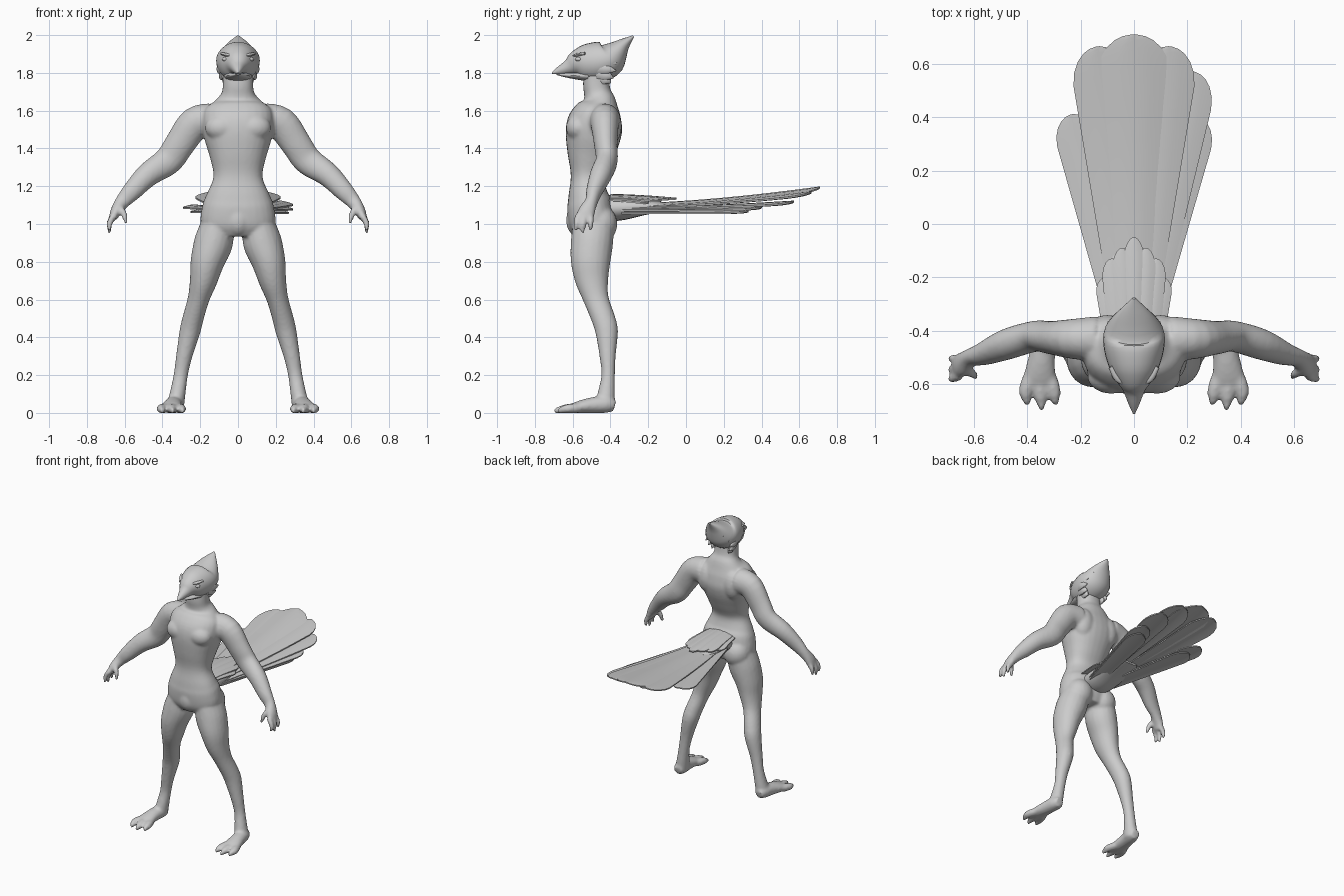
import bpy, bmesh
from math import cos, sin, pi, radians, sqrt
from mathutils import Vector, Matrix

Y, Z = Vector((0, 1, 0)), Vector((0, 0, 1))


def finish(bm, name, angle=45):
    me = bpy.data.meshes.new(name)
    bmesh.ops.recalc_face_normals(bm, faces=bm.faces)
    bm.to_mesh(me)
    bm.free()
    me.shade_smooth()
    me.set_sharp_from_angle(angle=radians(angle))
    ob = bpy.data.objects.new(name, me)
    bpy.context.collection.objects.link(ob)
    return ob


def catmull(rows, steps):
    p = [rows[0]] + list(rows) + [rows[-1]]
    out = []
    for i in range(1, len(p) - 2):
        for k in range(steps):
            t = k / steps
            out.append([0.5 * (2 * b + (c - a) * t + (2 * a - 5 * b + 4 * c - d) * t * t
                               + (3 * b - a - 3 * c + d) * t ** 3)
                        for a, b, c, d in zip(p[i - 1], p[i], p[i + 1], p[i + 2])])
    return out + [list(rows[-1])]


def loft(bm, rows, v, s=1, seg=20, steps=4, power=1.0):
    """Tube through rows (x, y, z, radius across, radius along v); s=-1 mirrors in x."""
    rows = catmull(rows, steps)
    cs = [Vector(r[:3]) for r in rows]
    rings = []
    for i, r in enumerate(rows):
        tan = (cs[min(i + 1, len(cs) - 1)] - cs[max(i - 1, 0)]).normalized()
        u = v.cross(tan).normalized()
        w = tan.cross(u)
        ring = []
        for k in range(seg):
            a = 2 * pi * k / seg
            ca, sa = cos(a), sin(a)
            ca, sa = [abs(q) ** power * (1 if q > 0 else -1) for q in (ca, sa)]
            co = cs[i] + u * ca * max(r[3], .002) + w * sa * max(r[4], .002)
            ring.append(bm.verts.new((co.x * s, co.y, co.z)))
        rings.append(ring)
    for a, b in zip(rings, rings[1:]):
        for k in range(seg):
            bm.faces.new((a[k], a[(k + 1) % seg], b[(k + 1) % seg], b[k]))
    bm.faces.new(rings[0])
    bm.faces.new(rings[-1])


def ball(bm, c, r):
    m = Matrix.Translation(c) @ Matrix.Diagonal((*r, 1))
    bmesh.ops.create_uvsphere(bm, u_segments=20, v_segments=12, radius=1, matrix=m)


def feather(bm, base, tip, w0, w1, shoulder=.86, arch=.16):
    """Arched blade from base to tip, widening to w1 at the shoulder, then rounded."""
    base, tip = Vector(base), Vector(tip)
    side = (tip - base).cross(Z).normalized()
    ts = [shoulder * i / 7 for i in range(8)]
    ts += [shoulder + (1 - shoulder) * q for q in (.35, .65, .85, .95, 1)]
    grid = []
    for t in ts:
        if t <= shoulder:
            w = w0 + (w1 - w0) * t / shoulder
        else:
            w = max(w1 * sqrt(max(0, 1 - ((t - shoulder) / (1 - shoulder)) ** 2)), .006)
        c = base.lerp(tip, t)
        c.z = base.z + (tip.z - base.z) * t ** 1.6
        grid.append([[bm.verts.new(c + side * w * u + Z * (h - arch * w * u * u))
                      for u in (-1, -.5, 0, .5, 1)] for h in (.004, -.004)])
    for a, b in zip(grid, grid[1:]):
        for j in (0, 1):
            for k in range(4):
                bm.faces.new((a[j][k], a[j][k + 1], b[j][k + 1], b[j][k]))
        for k in (0, 4):
            bm.faces.new((a[0][k], a[1][k], b[1][k], b[0][k]))
    for g in (grid[0], grid[-1]):
        for k in range(4):
            bm.faces.new((g[0][k], g[0][k + 1], g[1][k + 1], g[1][k]))


# Body: torso and neck from (z, front y, back y, half width)
bm = bmesh.new()
torso = [(.94, -.59, -.40, .12), (1.0, -.62, -.38, .195), (1.1, -.63, -.39, .188),
         (1.16, -.622, -.415, .165), (1.25, -.61, -.43, .13), (1.35, -.627, -.39, .148),
         (1.45, -.638, -.35, .178), (1.53, -.63, -.335, .19), (1.6, -.59, -.345, .18),
         (1.65, -.55, -.37, .125), (1.69, -.54, -.395, .088), (1.74, -.545, -.405, .08),
         (1.82, -.54, -.41, .08)]
loft(bm, [(0, (f + b) / 2, z, w, (b - f) / 2) for z, f, b, w in torso], Y, seg=28, power=.88)
ball(bm, (0, -.575, 1.02), (.07, .06, .085))

leg = [(.11, -.49, .99, .09, .11), (.13, -.498, .9, .103, .112), (.162, -.505, .8, .09, .105),
       (.183, -.498, .7, .073, .088), (.21, -.475, .6, .057, .067), (.238, -.438, .5, .056, .063),
       (.255, -.42, .43, .055, .06), (.285, -.415, .3, .043, .043), (.303, -.412, .2, .038, .036),
       (.32, -.422, .1, .042, .046), (.333, -.43, .03, .047, .053)]
foot = [(.333, -.378, .035, .03, .03), (.335, -.42, .045, .046, .045), (.345, -.5, .04, .05, .042),
        (.353, -.57, .03, .06, .032), (.355, -.61, .022, .06, .022)]
toes = [((.315, -.57), (.3, -.63), (.293, -.68)), ((.355, -.58), (.35, -.64), (.345, -.70)),
        ((.39, -.57), (.405, -.63), (.397, -.68))]
arm = [(.14, -.43, 1.55, .09, .085), (.23, -.43, 1.53, .088, .075), (.31, -.425, 1.42, .08, .062),
       (.37, -.42, 1.335, .076, .058), (.475, -.45, 1.262, .064, .058),
       (.56, -.485, 1.175, .052, .044), (.61, -.5, 1.12, .04, .034),
       (.645, -.525, 1.07, .03, .045), (.662, -.535, 1.03, .022, .046)]
for s in (1, -1):
    loft(bm, leg, Y, s)
    loft(bm, foot, Z, s)
    for a, b, c in toes:
        loft(bm, [(*a, .025, .026, .026), (*b, .022, .027, .024), (*c, .01, .007, .012)], Z, s, 12)
    loft(bm, arm, Y, s)
    # Fingers and thumb
    for y0, y1, z1 in ((-.57, -.585, .965), (-.538, -.548, .95), (-.503, -.505, .965)):
        loft(bm, [(.652, y0, 1.05, .018, .018), (.678, (y0 + y1) / 2, 1.01, .017, .016),
                  (.682, y1, z1, .009, .009)], Y, s, 12)
    loft(bm, [(.64, -.535, 1.09, .024, .022), (.605, -.56, 1.055, .018, .017),
              (.592, -.572, 1.0, .009, .01)], Y, s, 12)
    # Chest, shoulder blade and buttock masses
    ball(bm, (s * .085, -.57, 1.51), (.09, .066, .07))
    ball(bm, (s * .1, -.41, 1.52), (.08, .07, .11))
    ball(bm, (s * .1, -.455, 1.0), (.095, .092, .1))
raw = finish(bm, "body_raw")

# Fuse the masses into one smooth skin
rm = raw.modifiers.new("fuse", 'REMESH')
rm.mode, rm.voxel_size = 'VOXEL', .0095
sm = raw.modifiers.new("relax", 'SMOOTH')
sm.factor, sm.iterations = .5, 5
dg = bpy.context.evaluated_depsgraph_get()
skin = bpy.data.meshes.new_from_object(raw.evaluated_get(dg))
bpy.data.objects.remove(raw)
for v in skin.vertices:
    v.co.z = max(v.co.z, 0)
skin.shade_smooth()
skin.name = "body"
bpy.context.collection.objects.link(bpy.data.objects.new("body", skin))

# Head with upper beak and swept crest, from (y, bottom z, top z, half width)
bm = bmesh.new()
head = [(-.71, 1.795, 1.803, .004), (-.67, 1.79, 1.835, .022), (-.62, 1.79, 1.872, .042),
        (-.585, 1.778, 1.915, .066), (-.54, 1.757, 1.948, .092), (-.47, 1.75, 1.964, .112),
        (-.41, 1.775, 1.967, .114), (-.37, 1.84, 1.975, .092), (-.33, 1.915, 1.985, .058),
        (-.278, 1.99, 2.0, .006)]
loft(bm, [(0, y, (a + b) / 2, w, (b - a) / 2) for y, a, b, w in head], Z, seg=28, steps=3)
finish(bm, "head")

bm = bmesh.new()
loft(bm, [(0, -.52, 1.785, .075, .03), (0, -.59, 1.785, .055, .018),
          (0, -.64, 1.789, .03, .012), (0, -.685, 1.793, .006, .004)], Z)
finish(bm, "lower_beak")

# Cheek and crest feather points, eyes and brows
cheeks, eyes, brows = bmesh.new(), bmesh.new(), bmesh.new()
for s in (1, -1):
    for x, z, y1, z1 in ((.098, 1.86, -.365, 1.85), (.1, 1.83, -.37, 1.81), (.088, 1.80, -.385, 1.772),
                         (.07, 1.78, -.40, 1.745), (.07, 1.9, -.335, 1.895), (.03, 1.9, -.33, 1.875)):
        loft(cheeks, [(x * .9, -.47, z, .012, .03), (x, -.42, (z + z1) / 2, .014, .026),
                      (x * .97, y1, z1, .003, .003)], Z, s, 10)
    ball(eyes, (s * .061, -.567, 1.872), (.023, .02, .013))
    loft(brows, [(.025, -.6, 1.888, .006, .005), (.06, -.578, 1.895, .014, .009),
                 (.088, -.535, 1.903, .008, .007)], Z, s, 10)
finish(cheeks, "cheek_and_crest_points")
finish(eyes, "eyes")
finish(brows, "brows")

# Tail root
bm = bmesh.new()
loft(bm, [(0, -.46, 1.09, .08, .06), (0, -.36, 1.085, .108, .068), (0, -.22, 1.092, .11, .045),
          (0, -.1, 1.09, .09, .02), (0, -.04, 1.09, .06, .008)], Z)
finish(bm, "tail_root")

# Long tail feathers: base x, base z, tip, half width
bm = bmesh.new()
for bx, bz, tip, w in ((0, 1.105, (0, .71, 1.195), .137),
                       (.04, 1.095, (.135, .665, 1.17), .105), (-.04, 1.095, (-.135, .665, 1.17), .105),
                       (.06, 1.085, (.225, .57, 1.12), .088),
                       (-.065, 1.085, (-.235, .41, 1.10), .078), (.065, 1.078, (.24, .40, 1.09), .075),
                       (-.06, 1.07, (-.2, .33, 1.075), .07), (.06, 1.065, (.22, .33, 1.07), .07)):
    feather(bm, (bx, -.33, bz), tip, .045, w)
finish(bm, "tail_feathers")

# Short covert feathers over the tail root
bm = bmesh.new()
for x, y, z in ((0, -.05, 1.135), (.045, -.09, 1.132), (-.045, -.09, 1.132),
                (.085, -.13, 1.125), (-.085, -.13, 1.125), (.11, -.2, 1.115), (-.11, -.2, 1.115)):
    feather(bm, (x * .7, -.4, z + .02), (x, y, z), .04, .04, shoulder=.72, arch=.25)
finish(bm, "tail_coverts")
